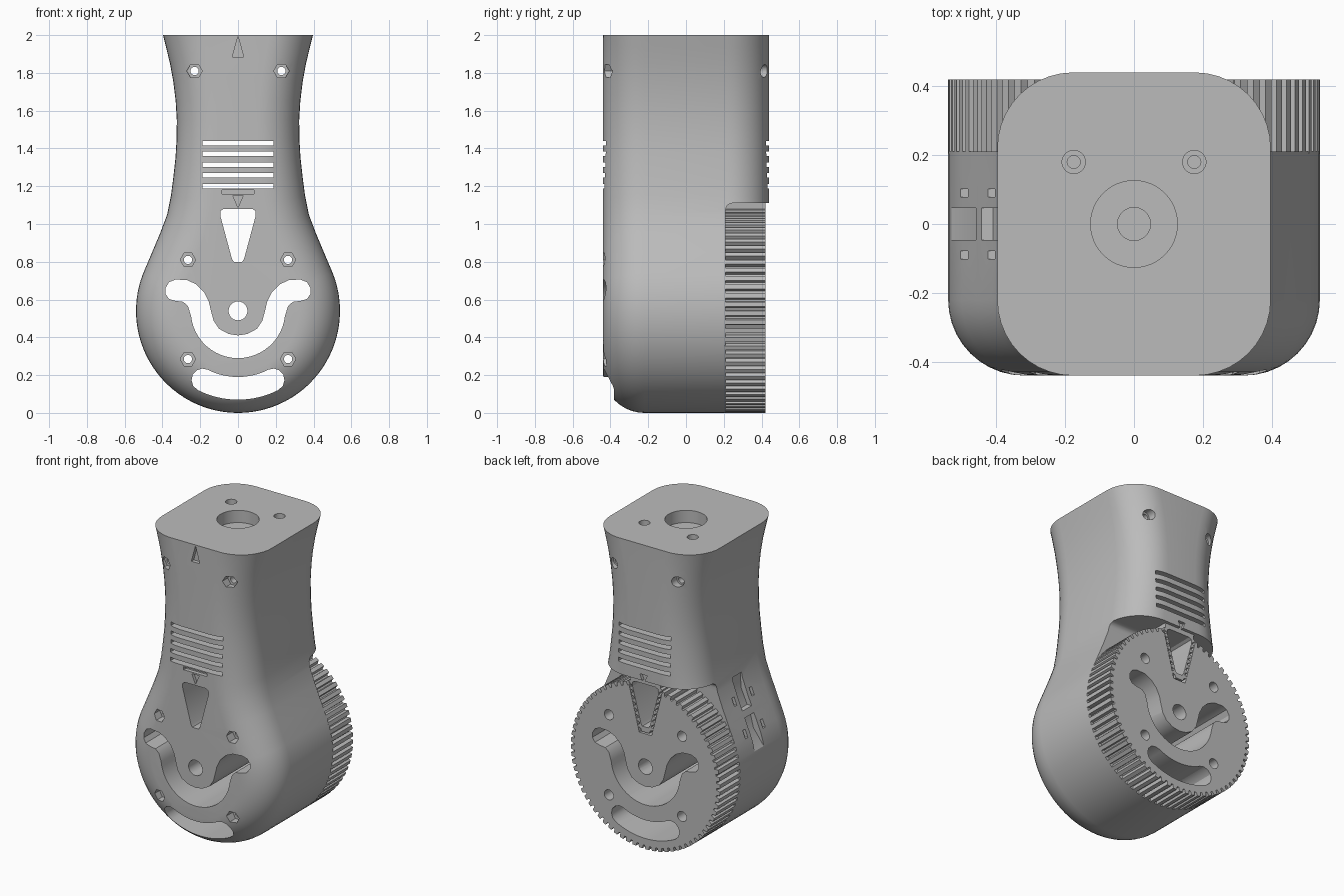
import bpy, bmesh, math
from math import sin, cos, pi, radians

cube = bpy.data.objects.get("Cube")
if cube:
    bpy.data.objects.remove(cube)

grey = bpy.data.materials.new("plain grey")
grey.use_nodes = True
grey.diffuse_color = (0.5, 0.5, 0.5, 1)
grey.node_tree.nodes["Principled BSDF"].inputs["Base Color"].default_value = (0.5, 0.5, 0.5, 1)

HUB = 0.54      # hub height, equal to the radius of the round end
FRONT = -0.44
FILLET = 0.22
SEAT = 0.21     # plane where the wheel meets the housing
ROOF = 1.11     # underside of the overhang above the wheel


def to_object(bm, name):
    bmesh.ops.recalc_face_normals(bm, faces=bm.faces)
    mesh = bpy.data.meshes.new(name)
    bm.to_mesh(mesh)
    bm.free()
    mesh.materials.append(grey)
    ob = bpy.data.objects.new(name, mesh)
    bpy.context.collection.objects.link(ob)
    return ob


def prism(bm, pts, a, b, axis="y"):
    """Extrude a 2D outline between a and b along an axis."""
    place = {"x": lambda p, t: (t, p[0], p[1]),
             "y": lambda p, t: (p[0], t, p[1]),
             "z": lambda p, t: (p[0], p[1], t)}[axis]
    lo = [bm.verts.new(place(p, a)) for p in pts]
    hi = [bm.verts.new(place(p, b)) for p in pts]
    bm.faces.new(lo)
    bm.faces.new(hi[::-1])
    for i in range(len(pts)):
        j = (i + 1) % len(pts)
        bm.faces.new((lo[i], hi[i], hi[j], lo[j]))


def disc(x, y, r, n=24):
    return [(x + r * cos(2 * pi * i / n), y + r * sin(2 * pi * i / n)) for i in range(n)]


def rect(x0, x1, y0, y1):
    return [(x0, y0), (x1, y0), (x1, y1), (x0, y1)]


def symmetric(half):
    """Mirror a half outline, listed from centre line to centre line."""
    return half + [(-x, z) for x, z in reversed(half) if x > 1e-6]


def cut(target, bm, name):
    cutter = to_object(bm, name)
    cutter.hide_render = True
    mod = target.modifiers.new(name, "BOOLEAN")
    mod.operation = "DIFFERENCE"
    mod.solver = "EXACT"
    mod.object = cutter
    bpy.context.view_layer.objects.active = target
    bpy.ops.object.modifier_apply(modifier=name)
    bpy.data.objects.remove(cutter)


def finish(ob):
    bpy.ops.object.select_all(action="DESELECT")
    ob.select_set(True)
    bpy.context.view_layer.objects.active = ob
    bpy.ops.object.shade_smooth_by_angle(angle=radians(30))


# Outlines shared by the housing and the wheel
smile = symmetric([(0, .41), (.05, .418), (.1, .445), (.13, .49), (.143, .54), (.155, .59),
                   (.18, .64), (.22, .68), (.27, .703), (.33, .706), (.365, .692), (.384, .66),
                   (.384, .63), (.365, .603), (.33, .593), (.29, .588), (.265, .565)]
                  + [(.25 * sin(a), HUB - .25 * cos(a))
                     for a in [radians(t) for t in range(84, -1, -7)]])
end = radians(27)
low_slot = ([(.47 * sin(end * t / 8), HUB - .47 * cos(end * t / 8)) for t in range(-8, 9)]
            + [(.41 * sin(end) + .06 * sin(end + a), HUB - .41 * cos(end) - .06 * cos(end + a))
               for a in [pi * k / 6 for k in range(1, 6)]]
            + [(.35 * sin(end * t / 8), HUB - .35 * cos(end * t / 8)) for t in range(8, -9, -1)]
            + [(-.41 * sin(end) - .06 * sin(end + a), HUB - .41 * cos(end) - .06 * cos(end + a))
               for a in [pi * k / 6 for k in range(5, 0, -1)]])
window = symmetric([(.022, .8), (.032, .815), (.094, 1.045), (.092, 1.07), (.075, 1.08)])
low_bolts = [(s * .265, z) for s in (-1, 1) for z in (.81, .285)]
top_bolts = [(s * .23, 1.81) for s in (-1, 1)]

# Housing: round end and waisted neck, lofted front to back with filleted edges
neck = [(.455, .85), (.413, .95), (.375, 1.05), (.355, 1.15), (.342, 1.25), (.331, 1.35),
        (.325, 1.45), (.324, 1.55), (.33, 1.65), (.342, 1.75), (.36, 1.85), (.382, 1.94), (.397, 2)]
arc = [(HUB * cos(a), HUB + HUB * sin(a)) for a in [radians(t) for t in range(-90, 24, 4)]]
right = arc + neck
outline = right + [(-x, z) for x, z in reversed(right[1:])]
count = len(outline)
top = len(right) - 1


def inset(d):
    ring = []
    for i, (x, z) in enumerate(outline):
        if i in (top, top + 1):
            ring.append((x - math.copysign(d, x), z))
            continue
        (x0, z0), (x1, z1) = outline[i - 1], outline[(i + 1) % count]
        length = math.hypot(x1 - x0, z1 - z0)
        ring.append((x - d * (z1 - z0) / length, z + d * (x1 - x0) / length))
    return ring


bm = bmesh.new()
steps = [pi / 2 * k / 10 for k in range(11)]
layers = [(FRONT + FILLET * (1 - cos(a)), FILLET * (1 - sin(a))) for a in steps]
layers += [(-y, d) for y, d in reversed(layers)]
rings = [[bm.verts.new((x, y, z)) for x, z in inset(d)] for y, d in layers]
for r0, r1 in zip(rings, rings[1:]):
    for i in range(count):
        j = (i + 1) % count
        bm.faces.new((r0[i], r0[j], r1[j], r1[i]))
bm.faces.new(rings[0])
bm.faces.new(rings[-1][::-1])
housing = to_object(bm, "housing")

# Recess for the wheel, with a rounded lower lip
bm = bmesh.new()
lip = [(SEAT + .035 * (1 - sin(a)), ROOF - .035 * (1 - cos(a))) for a in steps[::2]]
prism(bm, [(SEAT, -.2), (.8, -.2), (.8, ROOF)] + lip, -1, 1, "x")
cut(housing, bm, "wheel_recess")

# Openings that run right through the housing
bm = bmesh.new()
for shape in (smile, low_slot, window, disc(0, HUB, .05)):
    prism(bm, shape, -.6, .6)
for x, z in low_bolts + top_bolts:
    prism(bm, disc(x, z, .022, 16), -.6, .6)
for k in range(5):
    z = 1.2 + k * .057
    prism(bm, rect(-.188, .188, z - .012, z + .012), -.6, .6)
prism(bm, disc(0, 0, .048), 1.6, 2.1, "z")
for s in (-1, 1):
    prism(bm, disc(s * .175, .18, .019, 16), 1.88, 2.1, "z")
cut(housing, bm, "through_openings")

# Shallow pockets: nut seats, counterbores, arrows, latch and cable tie anchor
bm = bmesh.new()
for x, z in low_bolts + top_bolts:
    prism(bm, disc(x, z, .041, 6), -.6, -.375)
for x, z in top_bolts:
    prism(bm, disc(x, z, .034), .375, .6)
prism(bm, disc(0, 0, .126, 48), 1.92, 2.1, "z")
for s in (-1, 1):
    prism(bm, disc(s * .175, .18, .034), 1.95, 2.1, "z")
prism(bm, [(-.03, 1.885), (.03, 1.885), (0, 1.995)], -.6, FRONT + .025)
for a, b in ((-.6, FRONT + .02), (-FRONT - .02, .6)):
    prism(bm, [(-.027, 1.15), (.027, 1.15), (0, 1.087)], a, b)
prism(bm, rect(-.085, .085, 1.16, 1.18), -.6, FRONT + .025)
prism(bm, [(-.7, .64), (-.53, .64), (-.455, .74), (-.43, .84), (-.7, .84)], -.047, .047)
prism(bm, [(-.7, .88), (-.41, .88), (-.365, .98), (-.362, 1.08), (-.7, 1.08)], -.047, .047)
for y in (-.09, .09):
    for x, z in ((-.45, .76), (-.37, .95)):
        prism(bm, rect(y - .012, y + .012, z - .025, z + .025), -.7, x, "x")
cut(housing, bm, "pockets")
finish(housing)

# Toothed wheel
teeth = 72
rim = []
for k in range(teeth):
    for part, r in ((0, HUB), (.52, HUB), (.64, .516), (.88, .516)):
        a = 2 * pi * (k + part) / teeth
        rim.append((r * sin(a), HUB + r * cos(a)))
bm = bmesh.new()
prism(bm, rim, SEAT - .005, .42)
wheel = to_object(bm, "toothed_wheel")
bm = bmesh.new()
notch = symmetric([(.045, .755), (.157, 1.2)])
for shape in (smile, low_slot, notch, disc(0, HUB, .05)):
    prism(bm, shape, 0, .6)
for x, z in low_bolts:
    prism(bm, disc(x, z, .033), 0, .6)
cut(wheel, bm, "wheel_openings")
finish(wheel)

# Belt clamp wedge, with toothed flanks and an open middle
flank = [(.028, .765)]
for k in range(8):
    for part, out in ((.1, 0), (.25, .016), (.6, .016), (.75, 0)):
        t = (k + part) / 8
        flank.append((.034 + .076 * t + out, .78 + .31 * t))
flank.append((.112, ROOF + .005))
bm = bmesh.new()
prism(bm, symmetric(flank), SEAT - .005, .42)
wedge = to_object(bm, "belt_clamp_wedge")
bm = bmesh.new()
prism(bm, window, 0, .6)
cut(wedge, bm, "wedge_window")
finish(wedge)
